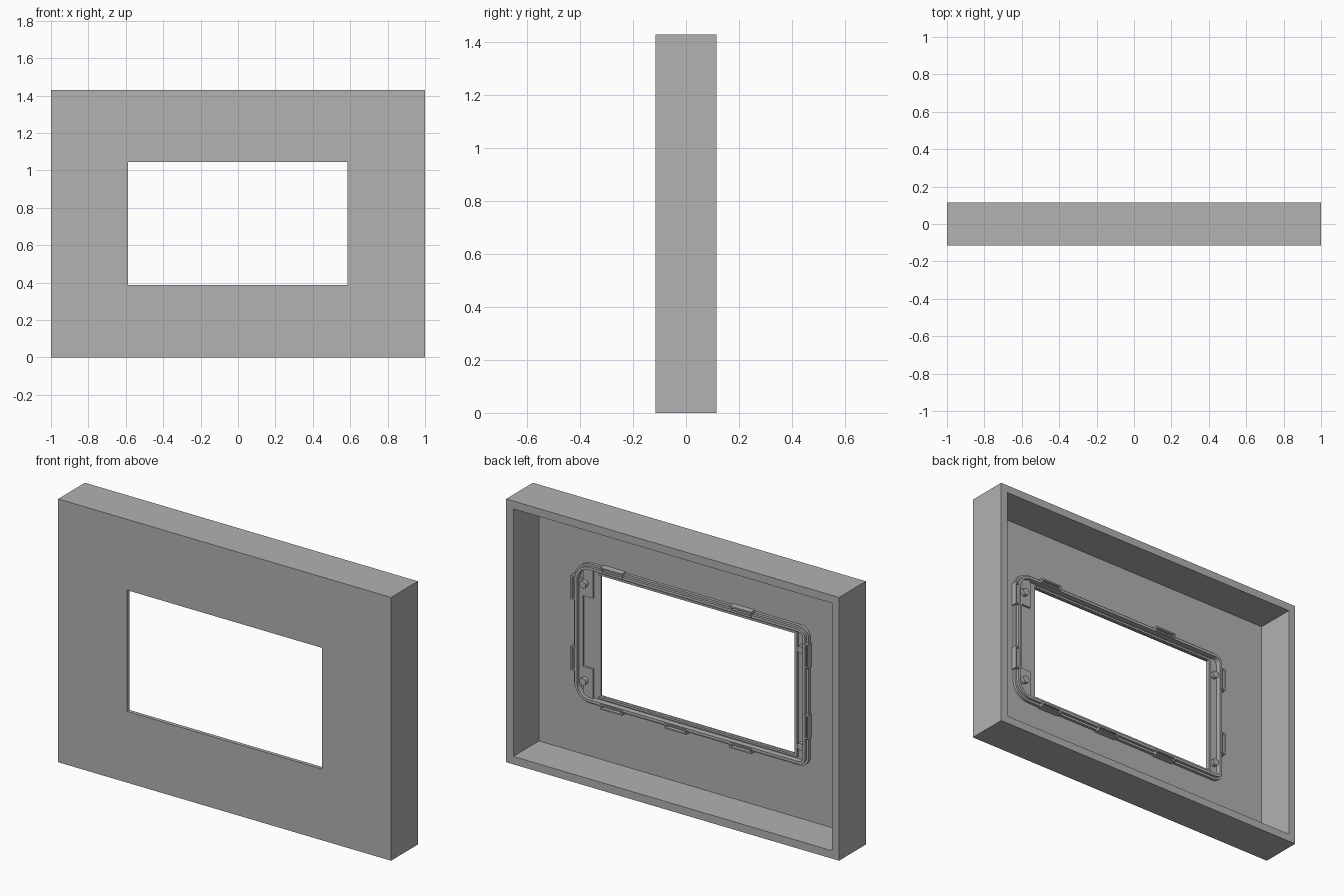
import bpy, bmesh, math
from mathutils import Vector, Matrix

if "Cube" in bpy.data.objects:
    bpy.data.objects.remove(bpy.data.objects["Cube"])

grey = bpy.data.materials.new("plain grey")
grey.use_nodes = True
grey.diffuse_color = (0.445, 0.445, 0.445, 1)
grey.node_tree.nodes["Principled BSDF"].inputs["Base Color"].default_value = grey.diffuse_color

FRONT, BACK, HEIGHT = -0.115, 0.115, 1.43
FLOOR = FRONT + 0.01          # inner face of the thin front panel
SEAT = FLOOR - 0.004          # raised parts sink slightly into the panel


def finish(name, bm):
    bmesh.ops.recalc_face_normals(bm, faces=bm.faces)
    mesh = bpy.data.meshes.new(name)
    bm.to_mesh(mesh)
    bm.free()
    mesh.materials.append(grey)
    obj = bpy.data.objects.new(name, mesh)
    bpy.context.collection.objects.link(obj)
    return obj


def loft(name, sections):
    """Closed ring of bands through (outline, y) sections."""
    bm = bmesh.new()
    loops = [[bm.verts.new((x, y, z)) for x, z in pts] for pts, y in sections]
    for a, b in zip(loops, loops[1:] + loops[:1]):
        for i in range(len(a)):
            j = (i + 1) % len(a)
            bm.faces.new((a[i], a[j], b[j], b[i]))
    return finish(name, bm)


def box(name, x0, x1, z0, z1, top, bottom=SEAT):
    bm = bmesh.new()
    bmesh.ops.create_cube(bm, size=1)
    for v in bm.verts:
        v.co = Vector((x1 if v.co.x > 0 else x0, top if v.co.y > 0 else bottom,
                       z1 if v.co.z > 0 else z0))
    return finish(name, bm)


def rect(x0, x1, z0, z1):
    return [(x0, z0), (x1, z0), (x1, z1), (x0, z1)]


def rounded(inset, steps=6):
    """Rim outline, with wider corners on the left side."""
    x0, x1, z0, z1 = RIM
    pts = []
    for cx, sx, cz, sz, r, start in ((x1, -1, z1, -1, 0.1, 0), (x0, 1, z1, -1, 0.055, 90),
                                     (x0, 1, z0, 1, 0.055, 180), (x1, -1, z0, 1, 0.1, 270)):
        for i in range(steps + 1):
            a = math.radians(start + 90 * i / steps)
            pts.append((cx + sx * r + (r - inset) * math.cos(a),
                        cz + sz * r + (r - inset) * math.sin(a)))
    return pts


# Hollow tray with a window through its front panel
outer = rect(-1, 1, 0, HEIGHT)
inner = rect(-0.957, 0.957, 0.043, HEIGHT - 0.043)
window = rect(-0.587, 0.585, 0.387, 1.045)
loft("tray", [(outer, FRONT), (outer, BACK), (inner, BACK),
              (inner, FLOOR), (window, FLOOR), (window, FRONT)])

# Stepped rim around the window
RIM = (-0.675, 0.735, 0.338, 1.096)
profile = [(0, SEAT), (0, FLOOR + 0.016), (0.012, FLOOR + 0.016), (0.012, FLOOR + 0.03),
           (0.027, FLOOR + 0.03), (0.027, SEAT)]
rim = loft("window_rim", [(rounded(d), y) for d, y in profile])
bpy.context.view_layer.objects.active = rim
rim.select_set(True)
bpy.ops.object.shade_smooth_by_angle(angle=math.radians(30))

# Low ledges along three window edges
LEDGE = FLOOR + 0.012
box("top_ledge", -0.6, 0.59, 1.046, 1.057, LEDGE)
box("bottom_ledge", -0.6, 0.59, 0.375, 0.386, LEDGE)
box("right_ledge", -0.602, -0.588, 0.375, 1.057, LEDGE)

# C-shaped mounting bracket on the left
PAD = FLOOR + 0.012
box("bracket_spine", 0.685, 0.715, 0.43, 1.0, PAD)
box("upper_bracket_tab", 0.625, 0.685, 0.91, 1.07, PAD)
box("lower_bracket_tab", 0.625, 0.685, 0.364, 0.525, PAD)


def boss(name, x, z, base):
    bm = bmesh.new()
    bmesh.ops.create_cone(bm, cap_ends=True, segments=12, radius1=0.02, radius2=0.02, depth=0.026,
                          matrix=Matrix.Translation((x, base + 0.009, z)) @ Matrix.Rotation(math.pi / 2, 4, 'X'))
    return finish(name, bm)


for label, z in (("upper", 0.98), ("lower", 0.453)):
    boss(label + "_left_boss", 0.672, z, PAD)
    boss(label + "_right_boss", -0.627, z - 0.01, FLOOR)


def clip(name, x, z, upright):
    """Slim slotted loop standing on the rim."""
    a, b = (0.014, 0.065) if upright else (0.065, 0.014)
    top = FLOOR + 0.034
    big = rect(x - a, x + a, z - b, z + b)
    hole = rect(x - a + 0.008, x + a - 0.008, z - b + 0.008, z + b - 0.008)
    return loft(name, [(big, SEAT), (big, top), (hole, top), (hole, SEAT)])


# Snap clips around the rim
for x in (0.5, -0.277):
    clip("top_clip", x, RIM[3] - 0.008, False)
for x in (0.5, 0.114, -0.277):
    clip("bottom_clip", x, RIM[2] + 0.008, False)
for z in (0.95, 0.565):
    clip("left_clip", RIM[1] - 0.006, z, True)
    clip("right_clip", RIM[0] + 0.008, z, True)
